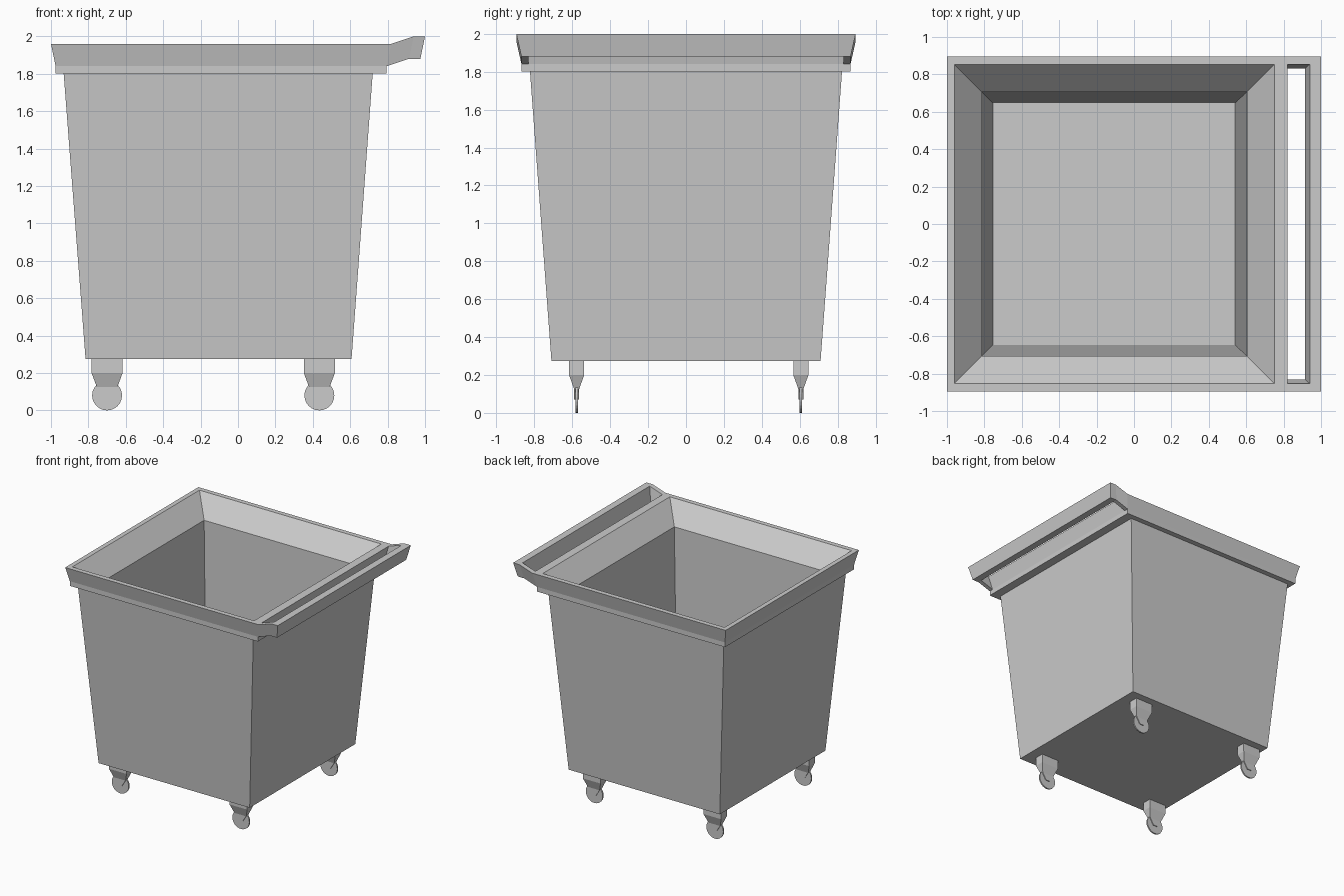
import bpy, bmesh, math
from mathutils import Matrix

if "Cube" in bpy.data.objects:
    bpy.data.objects.remove(bpy.data.objects["Cube"])


def loft(bm, rings, cap_start=True, cap_end=True):
    """Skin a stack of four-point rings into the bmesh."""
    loops = [[bm.verts.new(p) for p in r] for r in rings]
    for a, b in zip(loops, loops[1:]):
        for i in range(4):
            j = (i + 1) % 4
            bm.faces.new((a[i], a[j], b[j], b[i]))
    if cap_start:
        bm.faces.new(loops[0][::-1])
    if cap_end:
        bm.faces.new(loops[-1])


def rect(x0, x1, y, z, cy=0.0):
    return [(x0, cy - y, z), (x1, cy - y, z), (x1, cy + y, z), (x0, cy + y, z)]


def finish(name, bm, loc=(0, 0, 0)):
    bmesh.ops.recalc_face_normals(bm, faces=bm.faces)
    mesh = bpy.data.meshes.new(name)
    bm.to_mesh(mesh)
    bm.free()
    ob = bpy.data.objects.new(name, mesh)
    ob.location = loc
    bpy.context.collection.objects.link(ob)
    return ob


# Tub: outer wall, rim lip, rim bevel and inner wall as one shell
bm = bmesh.new()
loft(bm, [
    rect(-0.815, 0.607, 0.71, 0.275),
    rect(-0.932, 0.72, 0.823, 1.80),
    rect(-0.975, 0.795, 0.868, 1.80),
    rect(-0.975, 0.795, 0.868, 1.84),
    rect(-1.0, 0.82, 0.895, 1.96),
    rect(-0.961, 0.75, 0.854, 1.96),
    rect(-0.813, 0.604, 0.706, 1.80),
    rect(-0.754, 0.54, 0.647, 0.30),
])
finish("tub", bm)

# Push handle: two sloping arms and a cross bar leaving an open slot
bm = bmesh.new()
for s in (-1, 1):
    def arm_end(xt, zt, xb, zb):
        return [(xt, s * 0.895, zt), (xt, s * 0.854, zt),
                (xb, s * 0.832, zb), (xb, s * 0.868, zb)]
    loft(bm, [arm_end(0.82, 1.96, 0.795, 1.84),
              arm_end(0.94, 2.0, 0.915, 1.88)], False, False)
loft(bm, [rect(0.915, 0.975, 0.868, 1.88), rect(0.94, 1.0, 0.895, 2.0)])
bmesh.ops.remove_doubles(bm, verts=bm.verts, dist=1e-4)
finish("push_handle", bm)

# Casters: tapered housing, fork plates and a thin wheel
for cx, xn in ((-0.70, "left"), (0.435, "right")):
    for cy, yn in ((-0.577, "front"), (0.606, "back")):
        tag = f"{yn}_{xn}"
        bm = bmesh.new()
        loft(bm, [rect(-0.083, 0.083, 0.04, 0.285),
                  rect(-0.083, 0.083, 0.04, 0.20),
                  rect(-0.055, 0.055, 0.013, 0.125)])
        for s in (-1, 1):
            loft(bm, [rect(-0.054, 0.054, 0.004, 0.126, s * 0.009),
                      rect(-0.02, 0.02, 0.004, 0.07, s * 0.009)])
        finish("caster_fork_" + tag, bm, (cx, cy, 0))

        bm = bmesh.new()
        bmesh.ops.create_cone(bm, cap_ends=True, segments=24, radius1=0.08,
                              radius2=0.08, depth=0.012,
                              matrix=Matrix.Rotation(math.pi / 2, 4, 'X'))
        finish("caster_wheel_" + tag, bm, (cx, cy, 0.08))
